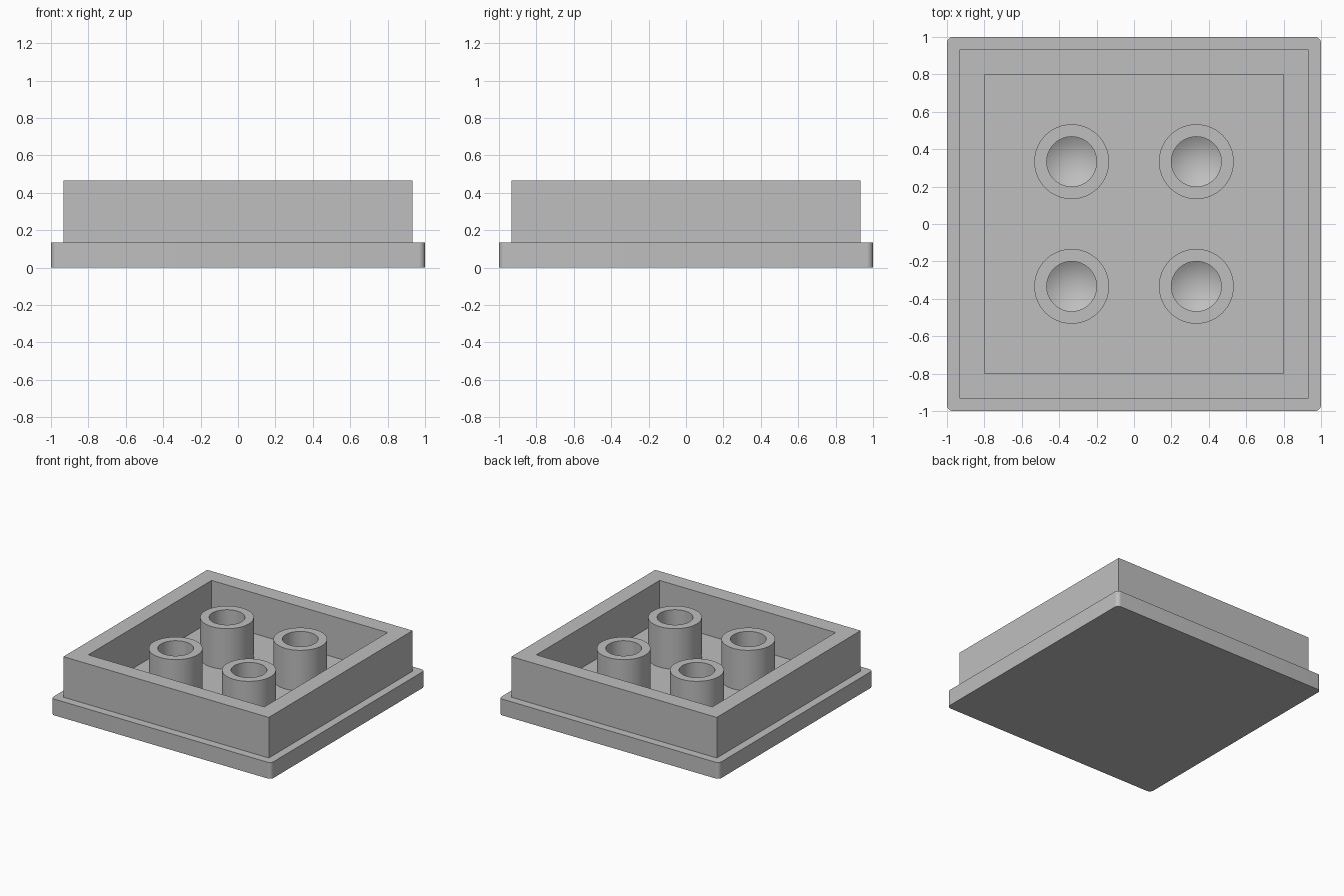
import bpy, bmesh, math

cube = bpy.data.objects.get("Cube")
if cube:
    bpy.data.objects.remove(cube, do_unlink=True)

MM = 2 / 30          # model unit: the plate is 30 units wide
FLOOR, TOP = 2 * MM, 7 * MM

grey = bpy.data.materials.new("light_grey")
grey.use_nodes = True
colour = (0.52, 0.52, 0.52, 1)
grey.diffuse_color = colour
grey.node_tree.nodes["Principled BSDF"].inputs["Base Color"].default_value = colour


def make_object(name, bm):
    bmesh.ops.recalc_face_normals(bm, faces=bm.faces[:])
    mesh = bpy.data.meshes.new(name)
    bm.to_mesh(mesh)
    bm.free()
    obj = bpy.data.objects.new(name, mesh)
    bpy.context.collection.objects.link(obj)
    mesh.materials.append(grey)
    return obj


def square(half, z):
    return [(x * half, y * half, z) for x, y in ((-1, -1), (1, -1), (1, 1), (-1, 1))]


def ring(radius, z, n=64):
    return [(radius * math.cos(i * math.tau / n), radius * math.sin(i * math.tau / n), z)
            for i in range(n)]


def bridge(bm, loops):
    """Join successive vertex loops with quads."""
    for a, b in zip(loops, loops[1:]):
        for i in range(len(a)):
            j = (i + 1) % len(a)
            bm.faces.new((a[i], a[j], b[j], b[i]))


def add_loops(bm, loops):
    return [[bm.verts.new(p) for p in loop] for loop in loops]


# Base plate with rounded vertical corners, pierced by the four blind holes
R, HOLE, PITCH = 0.5 * MM, 2 * MM, 5 * MM
half = 15 * MM
outline = []
for k in range(4):
    mid = math.radians(45 + 90 * k)
    cx = math.copysign(half - R, math.cos(mid))
    cy = math.copysign(half - R, math.sin(mid))
    for s in range(9):
        a = math.radians(90 * k + 90 * s / 8)
        outline.append((cx + R * math.cos(a), cy + R * math.sin(a)))
bm = bmesh.new()
lower, upper = add_loops(bm, [[(x, y, z) for x, y in outline] for z in (0, FLOOR)])
bridge(bm, [lower, upper])
bm.faces.new(lower)
rim_edges = [bm.edges.get((upper[i], upper[i - 1])) for i in range(len(upper))]
centres = [(x * PITCH, y * PITCH) for x in (-1, 1) for y in (-1, 1)]
for cx, cy in centres:
    loop, = add_loops(bm, [[(x + cx, y + cy, z) for x, y, z in ring(HOLE, FLOOR)]])
    rim_edges += [bm.edges.new((loop[i], loop[i - 1])) for i in range(len(loop))]
    # Conical drill point at the bottom of the hole
    tip = bm.verts.new((cx, cy, FLOOR - HOLE * math.tan(math.radians(31))))
    for i in range(len(loop)):
        bm.faces.new((loop[i - 1], loop[i], tip))
bmesh.ops.triangle_fill(bm, edges=rim_edges, use_beauty=True, normal=(0, 0, 1))
parts = [make_object("base_plate", bm)]

# Raised square wall
bm = bmesh.new()
outer, inner = 14 * MM, 12 * MM
bridge(bm, add_loops(bm, [square(outer, FLOOR), square(outer, TOP),
                          square(inner, TOP), square(inner, FLOOR)]))
parts.append(make_object("perimeter_wall", bm))

# Four hollow posts
for n, (cx, cy) in enumerate(centres, 1):
    bm = bmesh.new()
    bridge(bm, add_loops(bm, [ring(3 * MM, FLOOR), ring(3 * MM, TOP),
                              ring(HOLE, TOP), ring(HOLE, FLOOR)]))
    post = make_object(f"hollow_post_{n}", bm)
    post.location = (cx, cy, 0)
    parts.append(post)

# Smooth curved sides while keeping the rims crisp
for obj in parts:
    bpy.ops.object.select_all(action="DESELECT")
    obj.select_set(True)
    bpy.context.view_layer.objects.active = obj
    bpy.ops.object.shade_smooth_by_angle(angle=math.radians(25))
